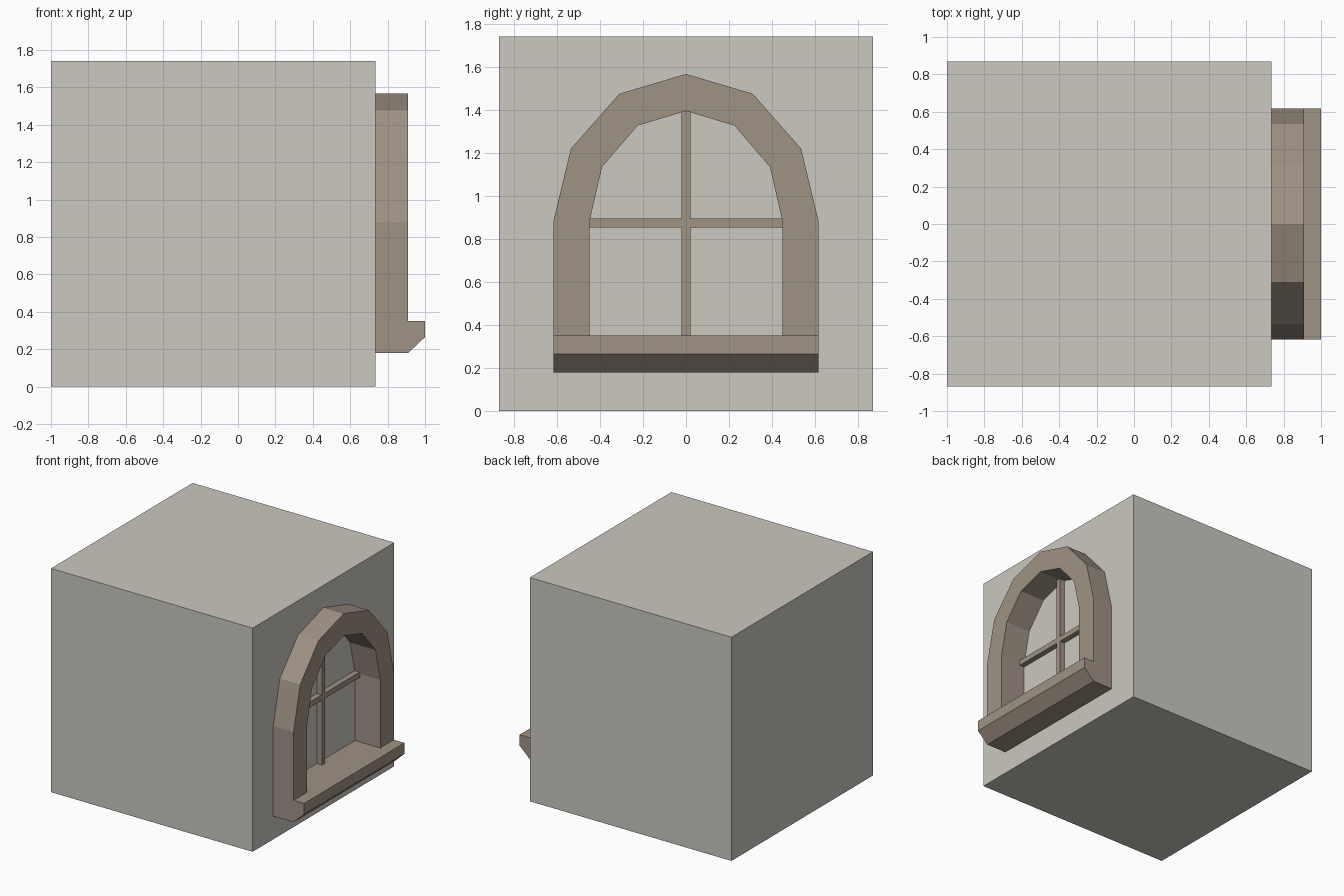
import bpy
import bmesh

if "Cube" in bpy.data.objects:
    bpy.data.objects.remove(bpy.data.objects["Cube"])


def material(name, rgb):
    m = bpy.data.materials.new(name)
    m.diffuse_color = (*rgb, 1.0)
    m.use_nodes = True
    m.node_tree.nodes["Principled BSDF"].inputs["Base Color"].default_value = m.diffuse_color
    return m


STONE = material("pale_stone", (0.60, 0.58, 0.53))
TRIM = material("brown_trim", (0.352, 0.287, 0.231))


def prism(name, outline, offset, mat):
    """Extrude a closed 3D outline along an offset into a solid."""
    bm = bmesh.new()
    face = bm.faces.new([bm.verts.new(p) for p in outline])
    ext = bmesh.ops.extrude_face_region(bm, geom=[face], use_keep_orig=True)
    moved = [v for v in ext["geom"] if isinstance(v, bmesh.types.BMVert)]
    bmesh.ops.translate(bm, verts=moved, vec=offset)
    bmesh.ops.recalc_face_normals(bm, faces=bm.faces)
    mesh = bpy.data.meshes.new(name)
    bm.to_mesh(mesh)
    bm.free()
    mesh.materials.append(mat)
    obj = bpy.data.objects.new(name, mesh)
    bpy.context.collection.objects.link(obj)
    return obj


def box(name, lo, hi, mat):
    base = [(lo[0], lo[1], lo[2]), (hi[0], lo[1], lo[2]),
            (hi[0], hi[1], lo[2]), (lo[0], hi[1], lo[2])]
    return prism(name, base, (0, 0, hi[2] - lo[2]), mat)


def arch(half, apex):
    """Mirror the right half of an arch (y, z) into a full outline."""
    return half + [(0, apex)] + [(-y, z) for y, z in reversed(half)]


WALL_X, RECESS_X, FRAME_X, SILL_X = 0.735, 0.692, 0.91, 1.0
SILL_Z = 0.35
outer = arch([(0.617, SILL_Z), (0.617, 0.88), (0.535, 1.22), (0.31, 1.475)], 1.567)
inner = arch([(0.449, SILL_Z), (0.449, 0.88), (0.39, 1.135), (0.225, 1.327)], 1.395)

# Wall block with a shallow arched recess
wall = box("wall_block", (-1, -0.87, 0), (WALL_X, 0.87, 1.74), STONE)
wall.data.materials.append(TRIM)
cutter = prism("recess_cutter", [(RECESS_X, y, z) for y, z in inner], (0.2, 0, 0), STONE)
cutter.hide_render = True
cut = wall.modifiers.new("recess", "BOOLEAN")
cut.operation = "DIFFERENCE"
cut.solver = "EXACT"
cut.object = cutter
bpy.context.view_layer.objects.active = wall
bpy.ops.object.modifier_apply(modifier=cut.name)
bpy.data.objects.remove(cutter)

# Recess sides take the trim colour, the recessed back stays stone
for p in wall.data.polygons:
    c = p.center
    reveal = RECESS_X < c.x < WALL_X - 0.001 and abs(p.normal.x) < 0.5
    p.material_index = 1 if reveal and abs(c.y) < 0.6 else 0

# Arched surround
ring = outer + inner[::-1]
prism("arched_frame", [(WALL_X, y, z) for y, z in ring], (FRAME_X - WALL_X, 0, 0), TRIM)

# Sill with chamfered underside
sill = [(WALL_X, 0.18), (FRAME_X, 0.18), (SILL_X, 0.265), (SILL_X, SILL_Z), (WALL_X, SILL_Z)]
prism("sill", [(x, -0.617, z) for x, z in sill], (0, 1.234, 0), TRIM)

# Glazing bars
box("vertical_bar", (RECESS_X, -0.02, SILL_Z), (WALL_X, 0.02, 1.392), TRIM)
for side, lo, hi in (("left", -0.449, -0.02), ("right", 0.02, 0.449)):
    box(side + "_crossbar", (RECESS_X, lo, 0.853), (WALL_X, hi, 0.895), TRIM)
